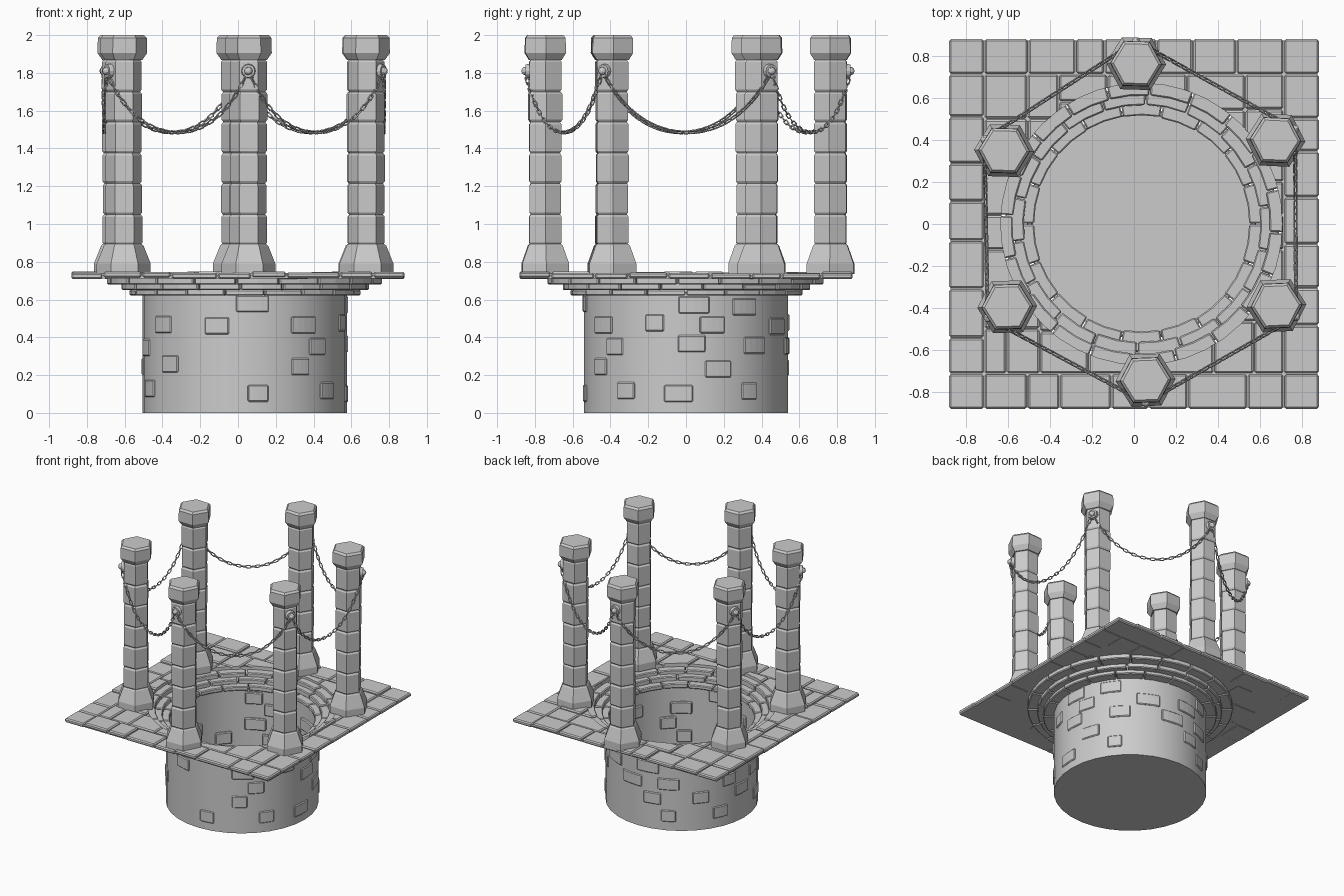
import bpy, bmesh, math, random
from math import cos, sin, pi
from mathutils import Vector, Matrix

if "Cube" in bpy.data.objects:
    bpy.data.objects.remove(bpy.data.objects["Cube"])

random.seed(7)
CX = 0.036          # well axis sits slightly right of the paving centre
AXIS = Vector((CX, 0, 0))


def finish(bm, name, bevel=0):
    bmesh.ops.recalc_face_normals(bm, faces=bm.faces)
    me = bpy.data.meshes.new(name)
    bm.to_mesh(me)
    bm.free()
    ob = bpy.data.objects.new(name, me)
    bpy.context.collection.objects.link(ob)
    if bevel:
        m = ob.modifiers.new("worn_edges", 'BEVEL')
        m.width, m.segments, m.limit_method = bevel, 1, 'ANGLE'
        m.angle_limit = math.radians(40)
    return ob


def skin(bm, loops, closed=False, cap=True):
    """Join successive vertex loops with quads."""
    vs = [[bm.verts.new(p) for p in lp] for lp in loops]
    n = len(vs[0])
    for i in range(len(vs) - (0 if closed else 1)):
        a, b = vs[i], vs[(i + 1) % len(vs)]
        for j in range(n):
            bm.faces.new((a[j], a[(j + 1) % n], b[(j + 1) % n], b[j]))
    if cap and not closed:
        bm.faces.new(vs[0])
        bm.faces.new(vs[-1])


def arc_block(bm, r0, r1, a0, a1, z0, z1, n=2):
    loops = []
    for i in range(n + 1):
        a = a0 + (a1 - a0) * i / n
        d = Vector((cos(a), sin(a), 0))
        loops.append([AXIS + d * r + Vector((0, 0, z))
                      for r, z in ((r0, z0), (r1, z0), (r1, z1), (r0, z1))])
    skin(bm, loops)


def hexagons(bm, c, rot, profile):
    skin(bm, [[(c[0] + r * cos(rot + k * pi / 3), c[1] + r * sin(rot + k * pi / 3), z)
               for k in range(6)] for r, z in profile])


def box(bm, x0, x1, y0, y1, z0, z1):
    skin(bm, [[(x0, y0, z), (x1, y0, z), (x1, y1, z), (x0, y1, z)] for z in (z0, z1)])


# Well shaft: open cup with smooth wall
bm = bmesh.new()
ring = lambda z: [(CX + .541 * cos(k * pi / 16), .541 * sin(k * pi / 16), z) for k in range(32)]
skin(bm, [ring(0), ring(.64)], cap=False)
bm.verts.ensure_lookup_table()
bm.faces.new(bm.verts[:32])
shaft = finish(bm, "well_shaft")
bpy.context.view_layer.objects.active = shaft
shaft.select_set(True)
bpy.ops.object.shade_smooth_by_angle(angle=math.radians(40))
shaft.select_set(False)

# Scattered bricks showing on both sides of the shaft wall
bm = bmesh.new()
for row, z in enumerate((.07, .20, .31, .42, .53)):
    for k in range(9):
        if random.random() < .2:
            continue
        a = 2 * pi * (k + .5 * (row % 2) + random.uniform(-.15, .15)) / 9
        w = random.uniform(.09, .17)
        zz = z + random.uniform(-.015, .015)
        arc_block(bm, .520, .547, a - w, a + w, zz, zz + .09, 4)
finish(bm, "shaft_bricks", .006)

# Stepped stone rings descending into the well
for i, (r0, r1, z0, z1, n) in enumerate(((.516, .615, .622, .655, 18),
                                         (.565, .655, .650, .688, 18),
                                         (.615, .73, .680, .722, 20))):
    bm = bmesh.new()
    for k in range(n):
        a0 = 2 * pi * (k + .4 * i) / n
        j = random.uniform(-.004, .004)
        arc_block(bm, r0 + j, r1 + j, a0 + .005, a0 + 2 * pi / n - .005, z0, z1 + j)
    finish(bm, f"step_ring_{i + 1}", .006)

# Cutter for the round opening in the paving
bm = bmesh.new()
bmesh.ops.create_cone(bm, cap_ends=True, segments=40, radius1=.672, radius2=.672, depth=.4,
                      matrix=Matrix.Translation((CX, 0, .73)))
cutter = finish(bm, "opening_cutter")
cutter.hide_render = True
cutter.hide_viewport = True


def cut_opening(ob):
    m = ob.modifiers.new("opening", 'BOOLEAN')
    m.object, m.operation, m.solver = cutter, 'DIFFERENCE', 'EXACT'


# Paving: thin bed slab plus edge stones and irregular inner slabs
bm = bmesh.new()
box(bm, -.875, .875, -.875, .875, .712, .73)
cut_opening(finish(bm, "paving_bed"))

tiles = []
E, I = .885, .715


def split(x0, x1, y0, y1):
    w, h = x1 - x0, y1 - y0
    if max(w, h) < .3 and w * h < .05:
        tiles.append((x0, x1, y0, y1))
        return
    f = random.uniform(.38, .62)
    if w > h:
        split(x0, x0 + w * f, y0, y1)
        split(x0 + w * f, x1, y0, y1)
    else:
        split(x0, x1, y0, y0 + h * f)
        split(x0, x1, y0 + h * f, y1)


split(-I, I, -I, I)
for s in (-1, 1):
    lo, hi = sorted((s * I, s * E))
    for t in (-1, 1):
        a, b = sorted((t * I, t * E))
        tiles.append((lo, hi, a, b))
    for along_x in (True, False):
        cuts = [-I + 2 * I * k / 7 + (random.uniform(-.05, .05) if 0 < k < 7 else 0)
                for k in range(8)]
        for a, b in zip(cuts, cuts[1:]):
            tiles.append((a, b, lo, hi) if along_x else (lo, hi, a, b))
bm = bmesh.new()
for x0, x1, y0, y1 in tiles:
    g, dz = .003, random.uniform(-.006, .005)
    box(bm, x0 + g, x1 - g, y0 + g, y1 - g, .713 + dz, .744 + dz)
cut_opening(finish(bm, "paving_stones", .008))

# Six hexagonal columns of stacked stones, with flared foot and cap
COLS = [(.01, .765), (-.62, .35), (-.605, -.395), (.055, -.745), (.68, -.39), (.675, .40)]
JOINTS = (.89, 1.05, 1.215, 1.375, 1.54, 1.70, 1.87)
anchors = []
for i, c in enumerate(COLS):
    out = Vector((cos(pi / 2 + i * pi / 3), sin(pi / 2 + i * pi / 3), 0))
    bm = bmesh.new()
    rot = random.uniform(-.05, .05)
    hexagons(bm, c, rot, ((.143, .735), (.143, .79), (.105, .885), (.096, .893)))
    for z0, z1 in zip(JOINTS, JOINTS[1:]):
        r = random.uniform(.095, .101)
        hexagons(bm, c, rot + random.uniform(-.04, .04),
                 ((r - .009, z0), (r, z0 + .012), (r, z1 - .012), (r - .009, z1)))
    hexagons(bm, c, rot, ((.098, 1.868), (.124, 1.905), (.122, 1.985), (.108, 2.0)))
    finish(bm, f"column_{i + 1}")

    # Chain boss: round plate with a ball
    base = Vector((c[0], c[1], 1.81))
    q = out.to_track_quat('Z', 'Y').to_matrix().to_4x4()
    bm = bmesh.new()
    bmesh.ops.create_cone(bm, cap_ends=True, segments=12, radius1=.04, radius2=.034, depth=.03,
                          matrix=Matrix.Translation(base + out * .09) @ q)
    bmesh.ops.create_uvsphere(bm, u_segments=10, v_segments=6, radius=.022,
                              matrix=Matrix.Translation(base + out * .105) @ q)
    finish(bm, f"chain_boss_{i + 1}")
    anchors.append(base + out * .108)


def link(bm, mat, length=.046, width=.026, wire=.0042):
    """One oval chain link lying along local x."""
    loops = []
    for k in range(10):
        a = 2 * pi * k / 10
        d = Vector((cos(a), sin(a), 0))
        mid = Vector((cos(a) * (width / 2 - wire) + math.copysign((length - width) / 2, cos(a) + 1e-6),
                      sin(a) * (width / 2 - wire), 0))
        loops.append([mat @ (mid + d * wire * cos(b) + Vector((0, 0, wire * sin(b))))
                      for b in (pi / 4, 3 * pi / 4, 5 * pi / 4, 7 * pi / 4)])
    skin(bm, loops, closed=True)


# Chains hung as catenaries between neighbouring bosses
for i in range(6):
    p, q = anchors[i], anchors[(i + 1) % 6]
    pts = []
    for k in range(201):
        t = k / 200
        drop = .325 * (1 - (math.cosh(2 * (2 * t - 1)) - 1) / (math.cosh(2) - 1))
        pts.append(p.lerp(q, t) - Vector((0, 0, drop)))
    side = (q - p).normalized().cross(Vector((0, 0, 1)))
    bm = bmesh.new()
    dist, count = .034, 0
    for a, b in zip(pts, pts[1:]):
        dist += (b - a).length
        if dist >= .034:
            dist -= .034
            x = (b - a).normalized()
            m = Matrix((x, side, x.cross(side))).transposed().to_4x4()
            twist = Matrix.Rotation(pi / 4 + count * pi / 2, 4, 'X')
            link(bm, Matrix.Translation(a) @ m @ twist)
            count += 1
    finish(bm, f"chain_{i + 1}")
